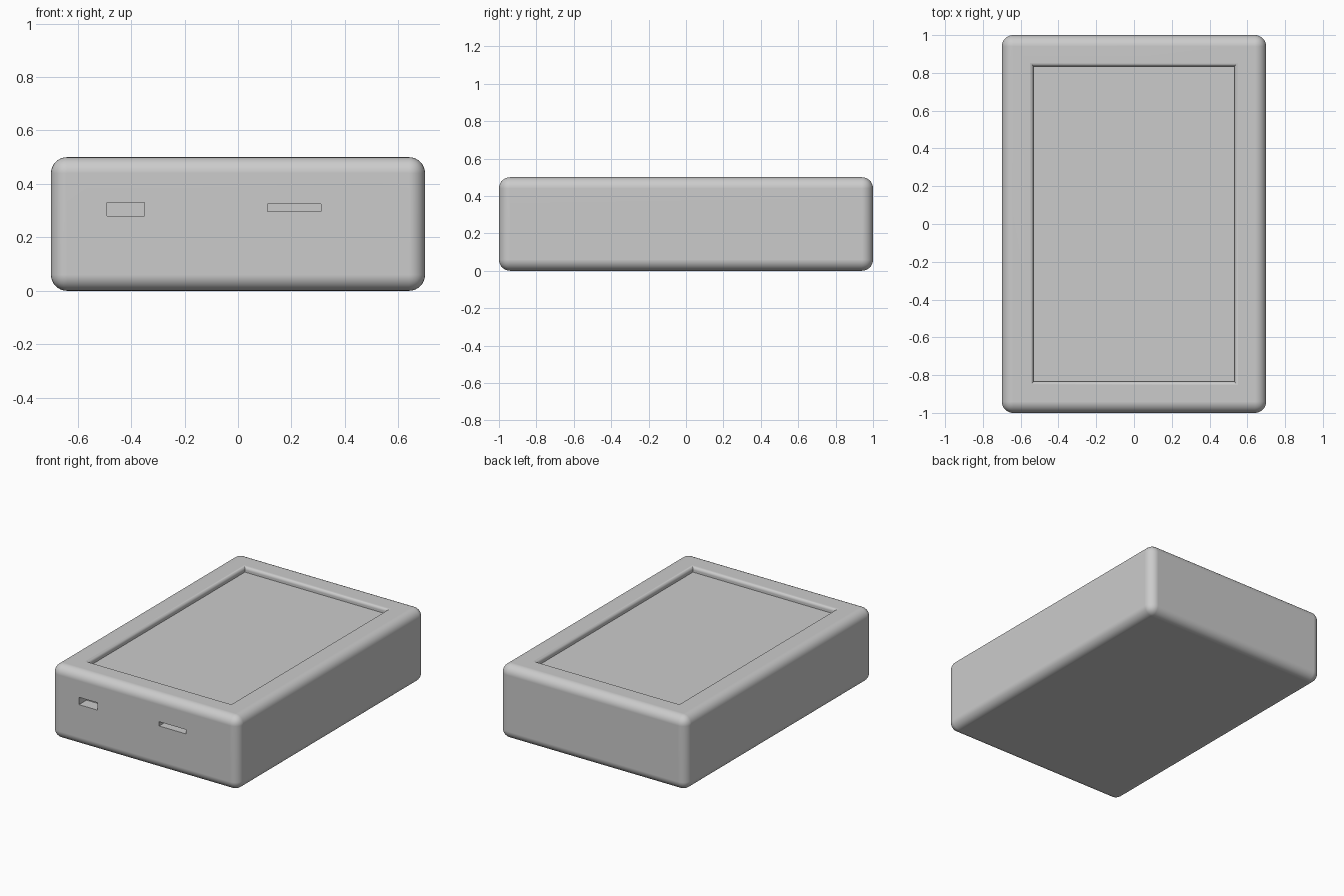
import bpy, bmesh, math

if "Cube" in bpy.data.objects:
    bpy.data.objects.remove(bpy.data.objects["Cube"])


def make_object(name, bm):
    mesh = bpy.data.meshes.new(name)
    bmesh.ops.recalc_face_normals(bm, faces=bm.faces)
    bm.to_mesh(mesh)
    bm.free()
    obj = bpy.data.objects.new(name, mesh)
    bpy.context.collection.objects.link(obj)
    return obj


def box(name, x0, x1, y0, y1, z0, z1, radius=0.0, segments=8):
    bm = bmesh.new()
    bmesh.ops.create_cube(bm, size=1)
    for v in bm.verts:
        v.co.x = x1 if v.co.x > 0 else x0
        v.co.y = y1 if v.co.y > 0 else y0
        v.co.z = z1 if v.co.z > 0 else z0
    if radius:
        bmesh.ops.bevel(bm, geom=bm.edges[:], offset=radius, segments=segments,
                        profile=0.5, affect='EDGES')
    return make_object(name, bm)


def stacked_rectangles(name, levels):
    """Closed solid through rectangles given as (half x, half y, z)."""
    bm = bmesh.new()
    rings = [[bm.verts.new((sx * hx, sy * hy, z))
              for sx, sy in ((-1, -1), (1, -1), (1, 1), (-1, 1))]
             for hx, hy, z in levels]
    for a, b in zip(rings, rings[1:]):
        for i in range(4):
            j = (i + 1) % 4
            bm.faces.new((a[i], a[j], b[j], b[i]))
    bm.faces.new(rings[0])
    bm.faces.new(rings[-1])
    return make_object(name, bm)


# Rounded case body
case = box("case", -0.7, 0.7, -1, 1, 0, 0.5, radius=0.06)

# Screen recess with a rounded rim
R, HX, HY, FLOOR = 0.02, 0.532, 0.834, 0.465
levels = [(HX, HY, FLOOR)]
for i in range(6):
    a = math.radians(85) * i / 5
    grow = R * (1 - math.cos(a))
    levels.append((HX + grow, HY + grow, 0.5 - R + R * math.sin(a)))
levels += [(HX + R, HY + R, 0.5003), (HX + R, HY + R, 0.55)]

# Port slots on the front
cutters = [
    stacked_rectangles("screen_recess_cutter", levels),
    box("square_port_cutter", -0.49, -0.35, -1.1, -0.92, 0.28, 0.33),
    box("slim_port_cutter", 0.11, 0.31, -1.1, -0.92, 0.296, 0.325),
]

bpy.context.view_layer.objects.active = case
case.select_set(True)
for cutter in cutters:
    cutter.hide_render = True
    mod = case.modifiers.new("cut", 'BOOLEAN')
    mod.operation = 'DIFFERENCE'
    mod.solver = 'EXACT'
    mod.object = cutter
    bpy.ops.object.modifier_apply(modifier=mod.name)
    bpy.data.objects.remove(cutter)

# Smooth rounded edges, flat large faces
bpy.ops.object.shade_smooth_by_angle(angle=math.radians(30))
normals = case.modifiers.new("flat_faces", 'WEIGHTED_NORMAL')
normals.keep_sharp = True
